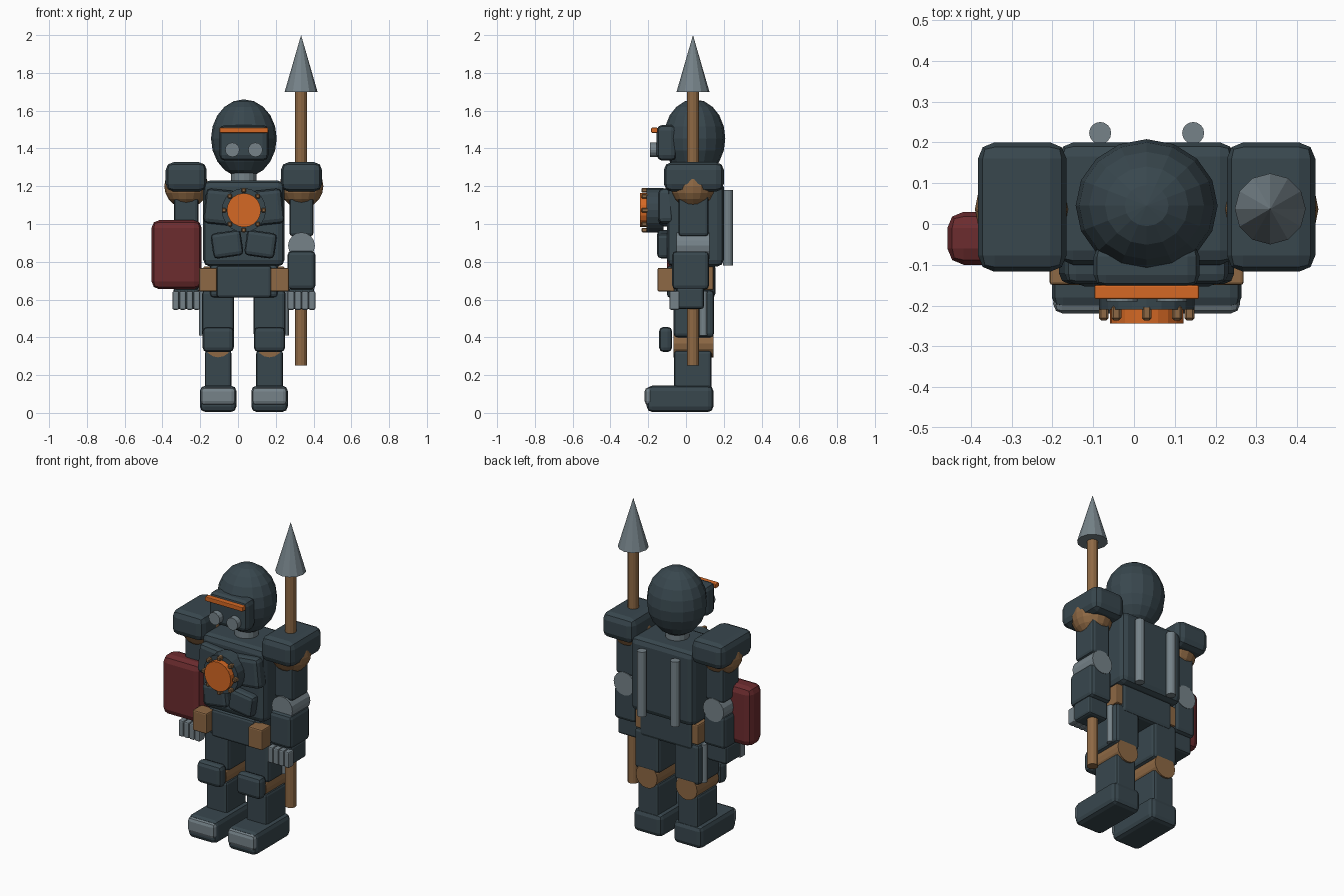
import bpy, bmesh
from math import radians, pi, cos, sin
from mathutils import Matrix, Vector

if "Cube" in bpy.data.objects:
    bpy.data.objects.remove(bpy.data.objects["Cube"], do_unlink=True)

CX, CY = 0.031, 0.04   # body axis


def material(name, rgb):
    m = bpy.data.materials.new(name)
    m.use_nodes = True
    m.diffuse_color = (*rgb, 1)
    m.node_tree.nodes["Principled BSDF"].inputs["Base Color"].default_value = (*rgb, 1)
    return m


DARK = material("dark slate", (0.04, 0.063, 0.076))
STEEL = material("steel grey", (0.18, 0.225, 0.25))
TAN = material("tan leather", (0.27, 0.14, 0.058))
ORANGE = material("orange glow", (0.66, 0.14, 0.018))
RED = material("dark red", (0.15, 0.025, 0.028))


def finish(bm, name, mat):
    me = bpy.data.meshes.new(name)
    bmesh.ops.recalc_face_normals(bm, faces=bm.faces)
    bm.to_mesh(me)
    bm.free()
    me.materials.append(mat)
    ob = bpy.data.objects.new(name, me)
    bpy.context.collection.objects.link(ob)
    return ob


def box(name, mat, x, width, y, z, bevel=0.02, tilt=0, segments=2):
    """Bevelled box: x centre and width, y and z as (low, high)."""
    bm = bmesh.new()
    bmesh.ops.create_cube(bm, size=1)
    bmesh.ops.scale(bm, verts=bm.verts, vec=(width, y[1] - y[0], z[1] - z[0]))
    bmesh.ops.bevel(bm, geom=bm.edges[:], offset=bevel, segments=segments,
                    profile=0.5, affect='EDGES')
    mid = Vector((x, sum(y) / 2, sum(z) / 2))
    bm.transform(Matrix.Translation(mid) @ Matrix.Rotation(radians(tilt), 4, 'Y'))
    return finish(bm, name, mat)


def rod(name, mat, centre, r, length, axis='Z', r2=None, sides=16):
    bm = bmesh.new()
    bmesh.ops.create_cone(bm, cap_ends=True, segments=sides, radius1=r,
                          radius2=r if r2 is None else r2, depth=length)
    turn = Matrix.Rotation(pi / 2, 4, 'X') if axis == 'Y' else Matrix()
    bm.transform(Matrix.Translation(centre) @ turn)
    return finish(bm, name, mat)


def ball(name, mat, centre, radii, u=16, v=10):
    bm = bmesh.new()
    bmesh.ops.create_uvsphere(bm, u_segments=u, v_segments=v, radius=1)
    bm.transform(Matrix.Translation(centre) @ Matrix.Diagonal((*radii, 1)))
    return finish(bm, name, mat)


# Head and face
ball("head", DARK, (CX, 0.045, 1.453), (0.174, 0.163, 0.207))
rod("neck", STEEL, (CX, CY, 1.25), 0.068, 0.1)
box("face_mask", DARK, CX, 0.26, (-0.155, -0.05), (1.335, 1.525), 0.03)
box("visor", ORANGE, CX, 0.256, (-0.184, -0.15), (1.483, 1.51), 0.004)

# Torso and waist
box("torso", DARK, CX, 0.43, (-0.1, 0.2), (0.775, 1.23), 0.035)
box("pelvis", DARK, CX, 0.36, (-0.08, 0.155), (0.61, 0.79), 0.02)
box("belt_plate", DARK, CX, 0.29, (-0.1, 0.0), (0.61, 0.78), 0.015)

# Chest emblem
rod("chest_disc", DARK, (CX, -0.165, 1.073), 0.117, 0.09, 'Y', sides=20)
rod("chest_core", ORANGE, (CX, -0.222, 1.073), 0.09, 0.045, 'Y', sides=20)
for i in range(8):
    a = i * pi / 4
    box("chest_stud", TAN, CX + 0.105 * cos(a), 0.024, (-0.236, -0.2),
        (1.061 + 0.105 * sin(a), 1.085 + 0.105 * sin(a)), 0.005, segments=1)

# Mirrored parts
for s, side in ((-1, "right"), (1, "left")):
    def at(d):
        return CX + s * d

    # Face filter, chest plates, back rods and pouches
    rod(side + "_filter", STEEL, (at(0.061), -0.165, 1.393), 0.038, 0.05, 'Y')
    box(side + "_chest_plate", DARK, at(0.108), 0.2, (-0.147, -0.06), (0.995, 1.18),
        0.025, tilt=-s * 6)
    box(side + "_belly_plate", DARK, at(0.089), 0.16, (-0.153, -0.08), (0.825, 0.96),
        0.022, tilt=s * 8)
    rod(side + "_back_rod", STEEL, (at(0.114), 0.223, 0.98), 0.027, 0.4)
    box(side + "_front_pouch", TAN, at(0.19), 0.096, (-0.15, -0.06), (0.642, 0.768), 0.008)
    box(side + "_hip_pouch", TAN, at(0.18), 0.07, (0.05, 0.146), (0.65, 0.775), 0.008)

    # Arm
    arm = at(0.305)
    box(side + "_shoulder_pad", DARK, arm, 0.217, (-0.117, 0.2), (1.172, 1.327), 0.04)
    ball(side + "_shoulder", TAN, (arm, 0.036, 1.2), (0.116, 0.116, 0.116))
    box(side + "_upper_arm", DARK, arm, 0.128, (-0.04, 0.12), (0.935, 1.2), 0.018)
    rod(side + "_elbow", STEEL, (arm, 0.037, 0.885), 0.071, 0.175, 'Y')
    box(side + "_forearm", DARK, arm, 0.148, (-0.073, 0.122), (0.653, 0.857), 0.022)
    box(side + "_hand", DARK, arm, 0.135, (-0.05, 0.095), (0.55, 0.665), 0.015)
    for i in range(4):
        box(side + "_finger", STEEL, arm + (i - 1.5) * 0.037, 0.035, (-0.088, -0.035),
            (0.546, 0.645), 0.008)

    # Leg
    leg = at(0.136)
    box(side + "_thigh", DARK, leg, 0.17, (-0.065, 0.148), (0.4, 0.65), 0.02)
    rod(side + "_thigh_rod", STEEL, (at(0.217), 0.092, 0.527), 0.021, 0.235)
    rod(side + "_knee", TAN, (leg, CY, 0.367), 0.073, 0.212, 'Y')
    box(side + "_knee_pad", DARK, leg, 0.166, (-0.143, -0.073), (0.322, 0.456), 0.025)
    box(side + "_shin", DARK, leg, 0.142, (-0.063, 0.135), (0.1, 0.33), 0.016)
    box(side + "_foot", DARK, leg, 0.193, (-0.208, 0.145), (0.005, 0.144), 0.028)
    box(side + "_toe_cap", STEEL, leg, 0.186, (-0.219, -0.17), (0.04, 0.136), 0.022)

# Shield box on the right arm
box("shield", RED, -0.325, 0.265, (-0.1, 0.03), (0.655, 1.02), 0.04)

# Spear
rod("spear_shaft", TAN, (0.334, 0.037, 0.98), 0.032, 1.46, sides=12)
rod("spear_tip", STEEL, (0.334, 0.037, 1.85), 0.087, 0.3, r2=0, sides=12)
